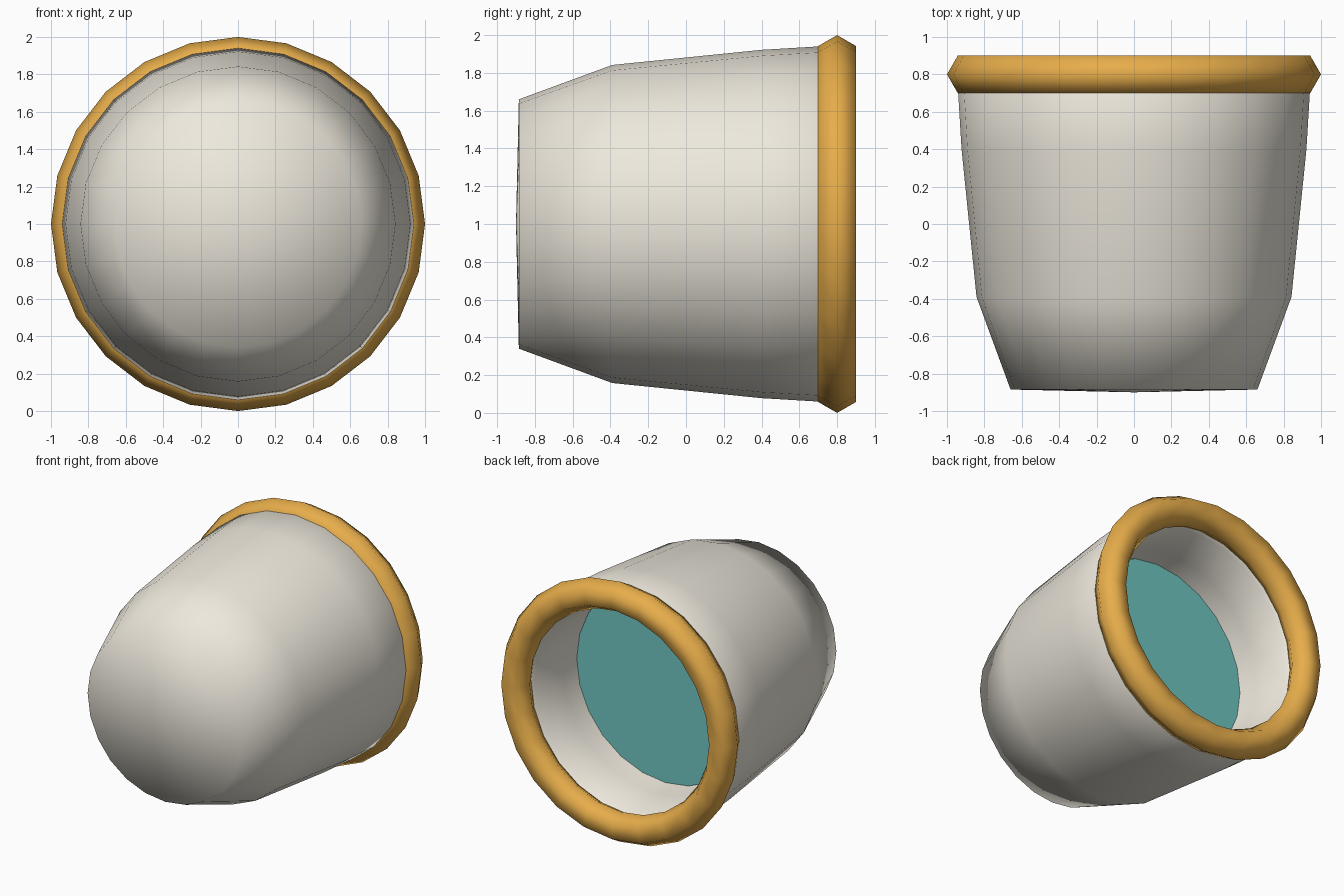
import bpy, math

if "Cube" in bpy.data.objects:
    bpy.data.objects.remove(bpy.data.objects["Cube"])

SIDES = 24


def lathe(name, profile, closed=False, color=None):
    """Spin a (radius, y) profile around the y axis at height z = 1."""
    verts, rings = [], []
    for r, y in profile:
        if r == 0:
            rings.append([len(verts)] * SIDES)
            verts.append((0, y, 1))
        else:
            start = len(verts)
            rings.append(list(range(start, start + SIDES)))
            for i in range(SIDES):
                a = 2 * math.pi * i / SIDES
                verts.append((r * math.cos(a), y, 1 + r * math.sin(a)))
    pairs = list(zip(rings, rings[1:]))
    if closed:
        pairs.append((rings[-1], rings[0]))
    faces = []
    for a, b in pairs:
        for i in range(SIDES):
            j = (i + 1) % SIDES
            face = list(dict.fromkeys((a[i], b[i], b[j], a[j])))
            faces.append(face)
    mesh = bpy.data.meshes.new(name)
    mesh.from_pydata(verts, [], faces)
    mesh.shade_smooth()
    if color:
        mat = bpy.data.materials.new(name + "_color")
        mat.diffuse_color = color
        mat.use_nodes = True
        mat.node_tree.nodes["Principled BSDF"].inputs["Base Color"].default_value = mat.diffuse_color
        mesh.materials.append(mat)
    obj = bpy.data.objects.new(name, mesh)
    bpy.context.collection.objects.link(obj)
    return obj


# cup: domed base, tapered outer wall, rolled rim and inner wall
lathe("cup", [
    (0, -0.90), (0.66, -0.885), (0.842, -0.39), (0.922, 0.40), (0.94, 0.70),
    (0.885, 0.80), (0.80, 0.70), (0.775, 0.40), (0.70, -0.35), (0.55, -0.75),
    (0, -0.77)], color=(0.85, 0.81, 0.72, 1))

# rim ring: six-sided section
R, r = 0.8845, 0.1155
lathe("rim_ring", [
    (R + r * math.cos(k * math.pi / 3), 0.80 - r * math.sin(k * math.pi / 3))
    for k in range(6)], closed=True, color=(0.80, 0.42, 0.07, 1))

# liquid: thin disc inside the cup
liquid = lathe("liquid", [(0, 0.21), (0.755, 0.21), (0.755, 0.25), (0, 0.25)],
               color=(0.16, 0.56, 0.53, 1))
bpy.context.view_layer.objects.active = liquid
liquid.select_set(True)
bpy.ops.object.shade_smooth_by_angle(angle=math.radians(40))
